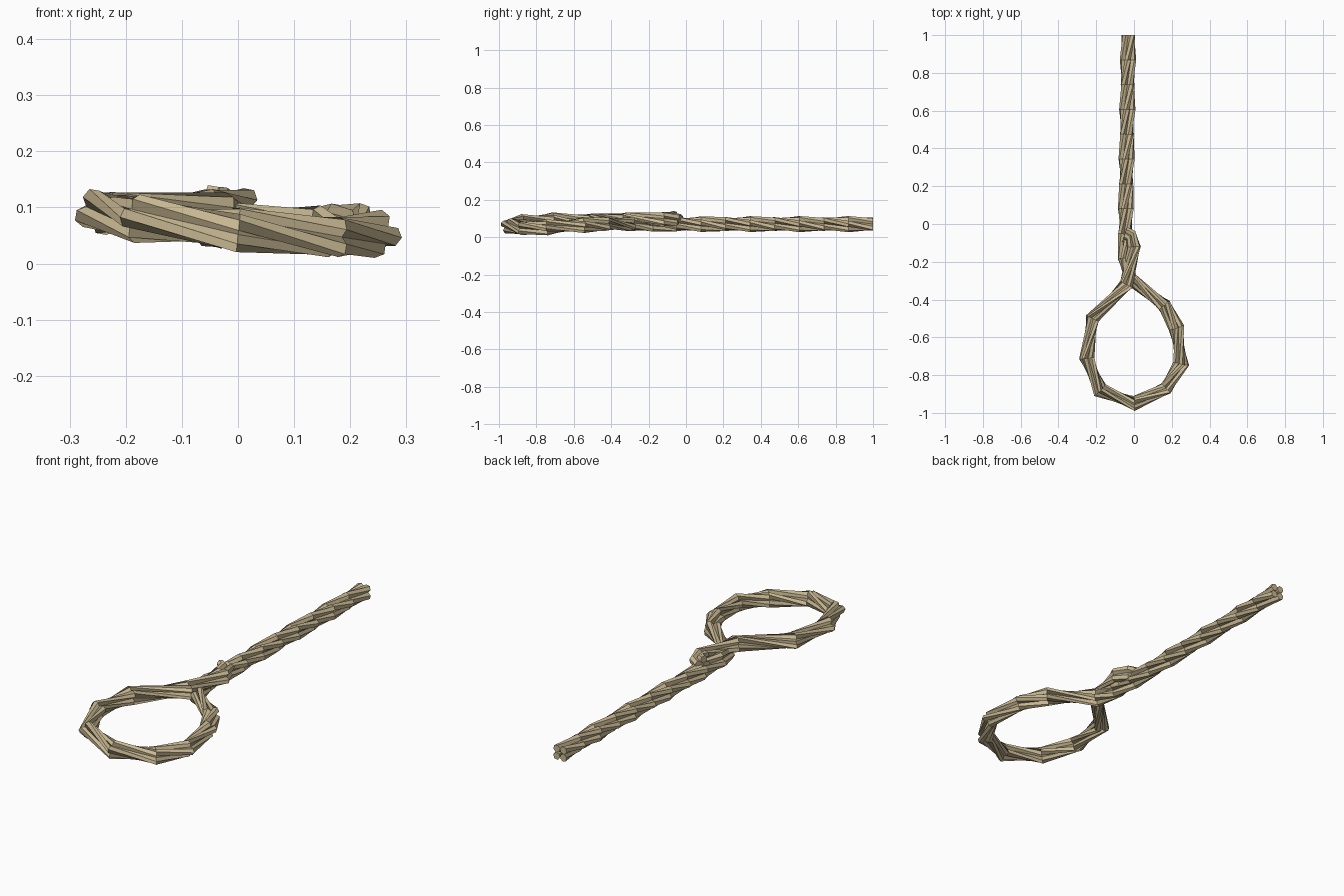
import bpy, bmesh, math
from mathutils import Vector

cube = bpy.data.objects.get("Cube")
if cube:
    bpy.data.objects.remove(cube, do_unlink=True)

STRANDS, SIDES = 4, 6
LAY, THICK = 0.025, 0.0185    # strand offset from the core, strand radius
PITCH = 1.0                   # length of one full twist

hemp = bpy.data.materials.new("hemp tan")
hemp.use_nodes = True
color = (0.58, 0.48, 0.29, 1)
hemp.diffuse_color = color
hemp.node_tree.nodes["Principled BSDF"].inputs["Base Color"].default_value = color

# Centre line: straight length, eye of the loop, then the tail laid over the neck
path = [Vector((-0.03 - 0.015 * i / 8, 1 - 1.05 * i / 8, 0.07)) for i in range(9)]
path += [Vector(p) for p in [
    (-0.045, -0.18, 0.07), (-0.02, -0.29, 0.07), (0.16, -0.43, 0.07),
    (0.225, -0.55, 0.065), (0.25, -0.74, 0.053), (0.17, -0.87, 0.047),
    (0, -0.95, 0.06), (-0.18, -0.88, 0.08), (-0.25, -0.71, 0.092),
    (-0.22, -0.5, 0.09), (-0.04, -0.32, 0.095), (0.0, -0.12, 0.098),
    (-0.02, -0.065, 0.098), (-0.05, -0.055, 0.098)]]


def frames(points):
    """Position, side, up and distance along the rope for each point."""
    result, dist = [], 0
    for i, p in enumerate(points):
        before = points[max(i - 1, 0)]
        after = points[min(i + 1, len(points) - 1)]
        dist += (p - before).length
        tangent = (p - before).normalized() + (after - p).normalized()
        if i == 0:
            tangent = Vector((0, -1, 0))
        tangent.normalize()
        side = Vector((0, 0, 1)).cross(tangent).normalized()
        result.append((p, side, tangent.cross(side), dist))
    return result


def strand(name, phase):
    bm = bmesh.new()
    rings = []
    for p, side, up, dist in frames(path):
        turn = phase + math.tau * dist / PITCH
        around = lambda a: side * math.cos(a) + up * math.sin(a)
        centre = p + around(turn) * LAY
        rings.append([bm.verts.new(centre + around(turn + math.tau * k / SIDES) * THICK)
                      for k in range(SIDES)])
    for a, b in zip(rings, rings[1:]):
        for k in range(SIDES):
            n = (k + 1) % SIDES
            bm.faces.new((a[k], a[n], b[n], b[k]))
    bm.faces.new(rings[0])
    bm.faces.new(rings[-1])
    bmesh.ops.recalc_face_normals(bm, faces=bm.faces)
    mesh = bpy.data.meshes.new(name)
    bm.to_mesh(mesh)
    bm.free()
    mesh.materials.append(hemp)
    obj = bpy.data.objects.new(name, mesh)
    bpy.context.collection.objects.link(obj)
    return obj


bpy.ops.object.select_all(action='DESELECT')
for i in range(STRANDS):
    obj = strand(f"rope_strand_{i + 1}", math.tau * (i + 0.5) / STRANDS)
    obj.select_set(True)
    bpy.context.view_layer.objects.active = obj
bpy.ops.object.shade_smooth_by_angle(angle=math.radians(30))
